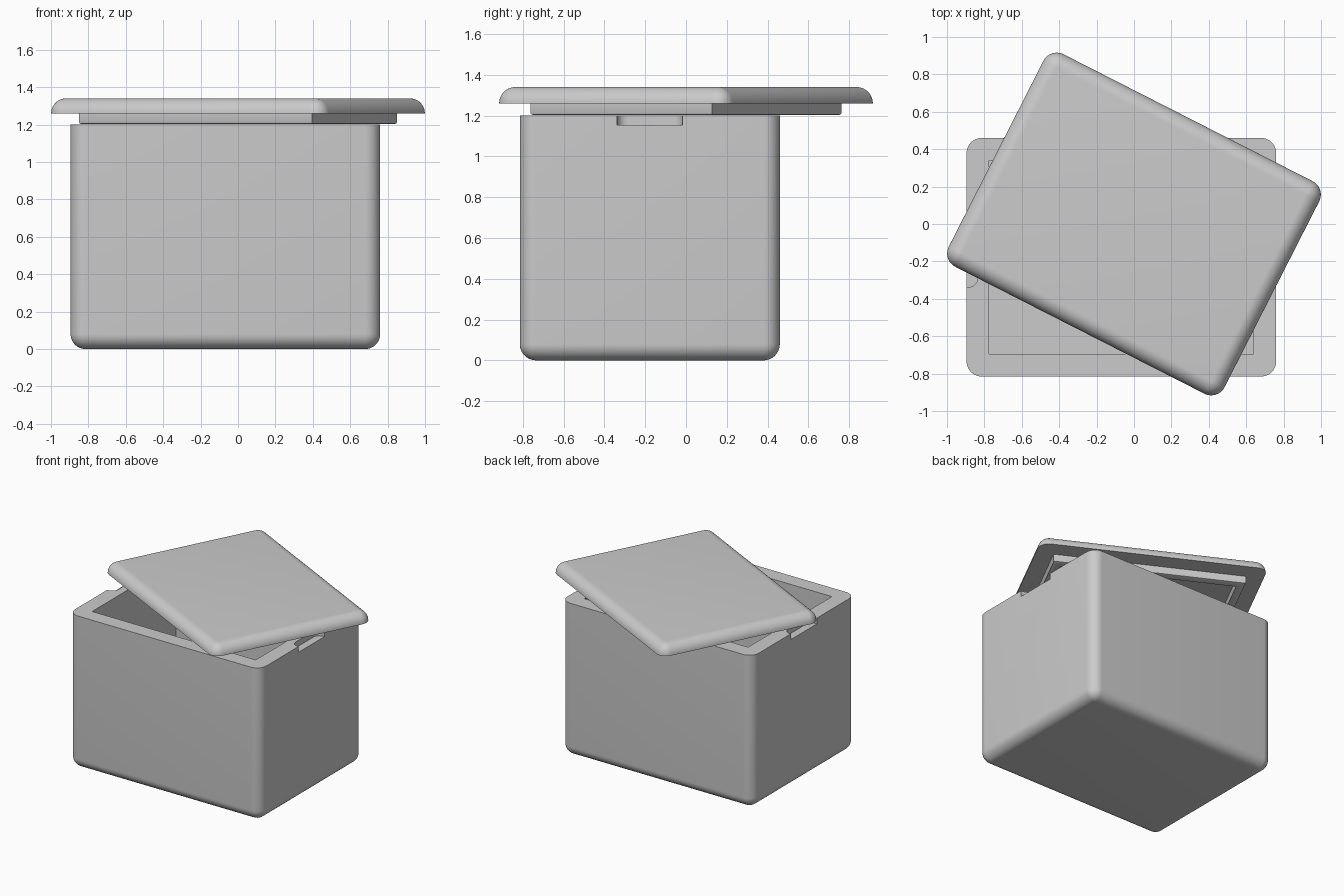
import bpy, bmesh
from math import pi, sin, cos, radians

if "Cube" in bpy.data.objects:
    bpy.data.objects.remove(bpy.data.objects["Cube"])


def rounded_rect(hx, hy, r, z, n=10):
    """Ring of points; r = 0 gives coincident corner points, merged later."""
    pts = []
    for i, (sx, sy) in enumerate(((1, 1), (-1, 1), (-1, -1), (1, -1))):
        for k in range(n + 1):
            a = (i + k / n) * pi / 2
            pts.append((sx * (hx - r) + r * cos(a), sy * (hy - r) + r * sin(a), z))
    return pts


def loft(name, rings, location=(0, 0, 0), turn=0):
    bm = bmesh.new()
    loops = [[bm.verts.new(p) for p in rounded_rect(*ring)] for ring in rings]
    for a, b in zip(loops, loops[1:]):
        for i in range(len(a)):
            j = (i + 1) % len(a)
            bm.faces.new((a[i], a[j], b[j], b[i]))
    bm.faces.new(loops[0])
    bm.faces.new(loops[-1])
    bmesh.ops.remove_doubles(bm, verts=bm.verts, dist=1e-5)
    bmesh.ops.recalc_face_normals(bm, faces=bm.faces)
    mesh = bpy.data.meshes.new(name)
    bm.to_mesh(mesh)
    bm.free()
    ob = bpy.data.objects.new(name, mesh)
    ob.location = location
    ob.rotation_euler.z = turn
    bpy.context.collection.objects.link(ob)
    return ob


def activate(ob):
    bpy.ops.object.select_all(action='DESELECT')
    ob.select_set(True)
    bpy.context.view_layer.objects.active = ob


HX, HY, R, STEPS = 0.8275, 0.6375, 0.08, 10
CX, CY = -0.0675, -0.1775


def round_edge(z, direction):
    """Quarter-round rings from the flat face at z towards the side walls."""
    rings = []
    for k in range(STEPS + 1):
        t = k / STEPS * pi / 2
        inset = R * (1 - sin(t))
        rings.append((HX - inset, HY - inset, R - inset,
                      z + direction * R * (1 - cos(t))))
    return rings


# Open box with thick walls and a rounded base
box = loft("box_body", round_edge(0, 1) + [
    (HX, HY, R, 1.2),
    (0.7075, 0.5175, 0, 1.2),
    (0.7075, 0.5175, 0, 0.12)], (CX, CY, 0))

# Finger notches in both side rims
activate(box)
for side, sign in (("left", -1), ("right", 1)):
    cutter = loft(f"{side}_notch_cutter",
                  [(0.06, 0.16, 0.05, 1.155), (0.06, 0.16, 0.05, 1.3)],
                  (CX + sign * HX, CY, 0))
    mod = box.modifiers.new(f"{side}_notch", 'BOOLEAN')
    mod.operation = 'DIFFERENCE'
    mod.solver = 'EXACT'
    mod.object = cutter
    bpy.context.view_layer.update()
    activate(box)
    bpy.ops.object.modifier_apply(modifier=mod.name)
    bpy.data.objects.remove(cutter, do_unlink=True)

# Turned lid with a hollow locating lip beneath
LX, LY = 0.70, 0.50
lid = loft("lid", [
    (LX - 0.06, LY - 0.06, 0, 1.26),
    (LX - 0.06, LY - 0.06, 0, 1.202),
    (LX - 0.012, LY - 0.012, 0, 1.202),
    (LX - 0.004, LY - 0.004, 0, 1.206),
    (LX, LY, 0, 1.214),
    (LX, LY, 0, 1.26)] + round_edge(1.34, -1)[::-1], turn=radians(-27))

for ob in (box, lid):
    activate(ob)
    bpy.ops.object.shade_smooth_by_angle(angle=radians(30))
